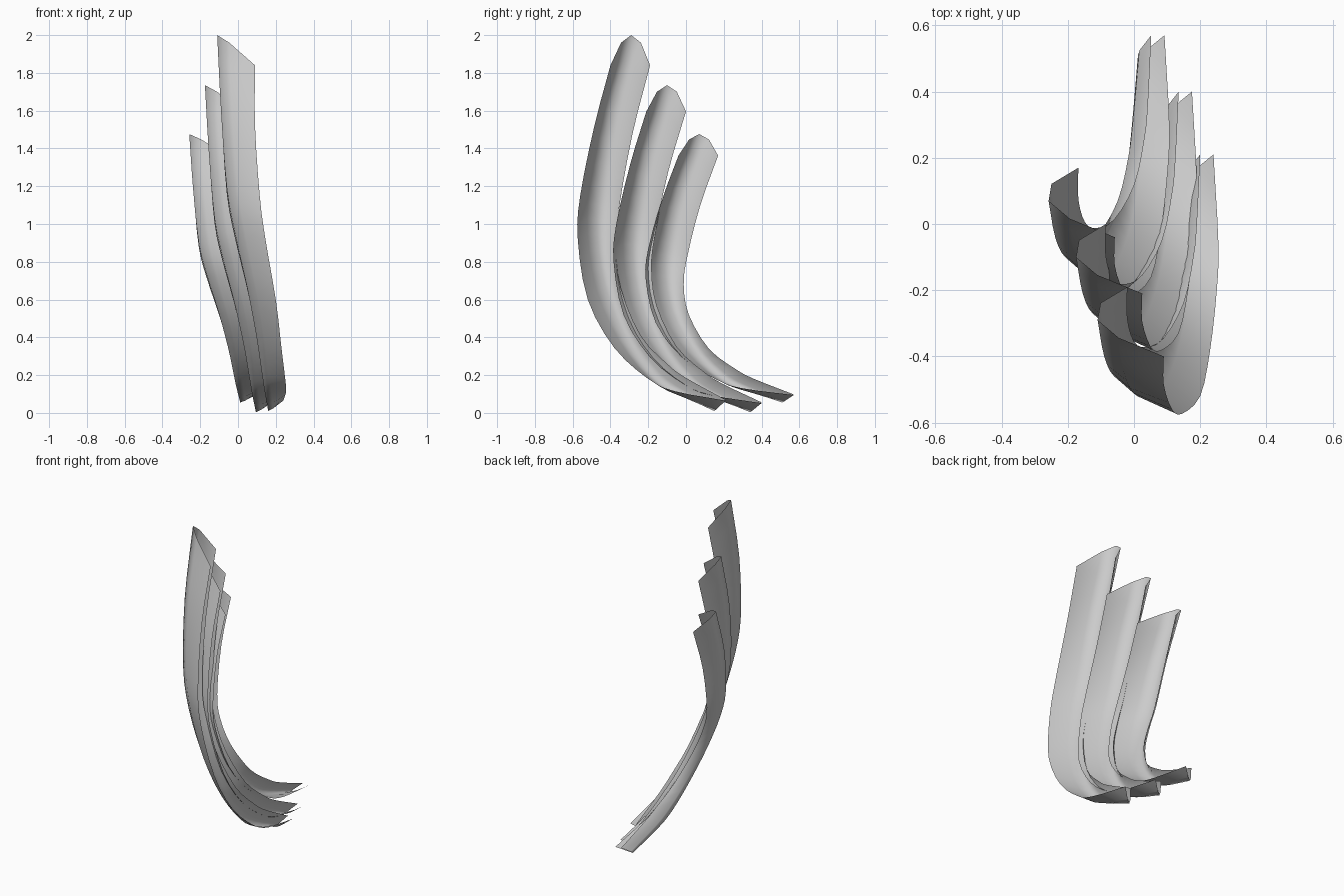
import bpy, bmesh
from mathutils import Vector

if "Cube" in bpy.data.objects:
    bpy.data.objects.remove(bpy.data.objects["Cube"])

# Rails of the tallest blade, top to bottom: front edge, spine, back edge
FRONT = [(.09, -.40, 1.84), (.09, -.485, 1.52), (.115, -.56, 1.15), (.145, -.573, .92), (.20, -.52, .60),
         (.23, -.38, .345), (.25, -.20, .18), (.255, -.06, .115), (.24, .21, .065)]
SPINE = [(-.11, -.29, 2.0), (-.09, -.40, 1.60), (-.06, -.46, 1.20), (-.015, -.47, .95), (.045, -.43, .68),
         (.095, -.33, .42), (.125, -.20, .22), (.14, -.08, .12), (.16, .15, .01)]
BACK = [(-.02, -.19, 1.84), (-.02, -.285, 1.47), (0, -.355, 1.08), (.035, -.372, .88), (.09, -.345, .66),
        (.15, -.24, .41), (.18, -.10, .26), (.19, 0, .185), (.20, .21, .07)]


def smooth_rail(points, steps=3):
    """Catmull-Rom curve through the points."""
    p = [Vector(q) for q in points]
    p = [2 * p[0] - p[1]] + p + [2 * p[-1] - p[-2]]
    out = []
    for i in range(1, len(p) - 2):
        a, b, c, d = p[i - 1:i + 3]
        for s in range(steps):
            t = s / steps
            out.append(.5 * (2 * b + (c - a) * t + (2 * a - 5 * b + 4 * c - d) * t * t
                             + (3 * b - a - 3 * c + d) * t ** 3))
    out.append(p[-2])
    return out


def blade(name, dx, dy, z_scale, z_offset, segments=4):
    """Open trough lofted through the three rails with a parabolic section."""
    bm = bmesh.new()
    rows = []
    for f, a, b in zip(smooth_rail(FRONT), smooth_rail(SPINE), smooth_rail(BACK)):
        row = []
        for k in range(segments + 1):
            t = k / segments
            co = f * (1 - t) * (1 - 2 * t) + a * 4 * t * (1 - t) + b * t * (2 * t - 1)
            row.append(bm.verts.new((co.x + dx, co.y + dy, max(0, co.z * z_scale + z_offset))))
        rows.append(row)
    for r, s in zip(rows, rows[1:]):
        for k in range(segments):
            bm.faces.new((r[k], r[k + 1], s[k + 1], s[k])).smooth = True
    mesh = bpy.data.meshes.new(name)
    bm.to_mesh(mesh)
    bm.free()
    bpy.context.collection.objects.link(bpy.data.objects.new(name, mesh))


# Three nested blades, stepped back and shortened
blade("tall_blade", 0, 0, 1, 0)
blade("middle_blade", -.065, .19, .87, -.005)
blade("short_blade", -.148, .36, .714, .048)
